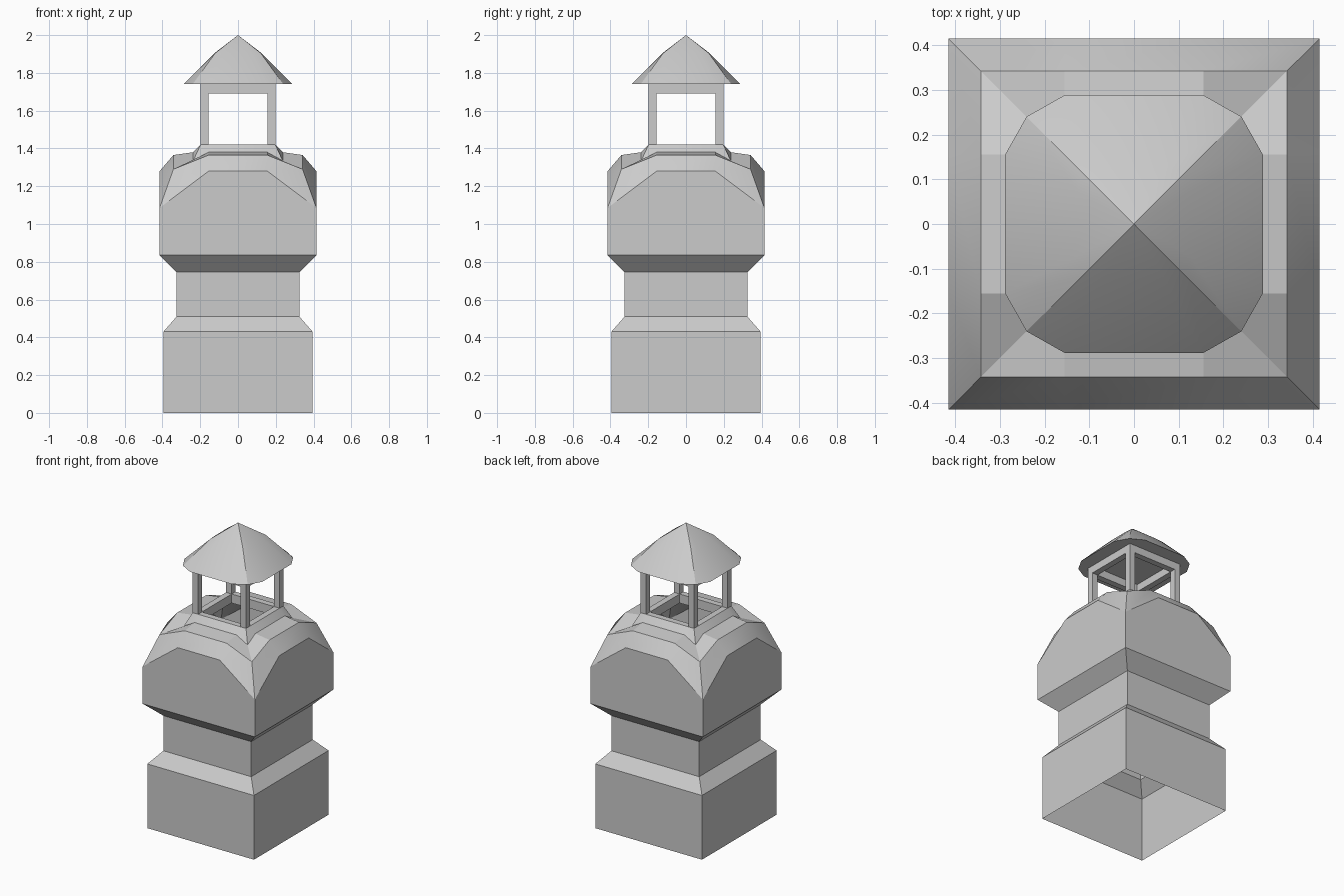
import bpy, bmesh, math

cube = bpy.data.objects.get("Cube")
if cube:
    bpy.data.objects.remove(cube)

stone = bpy.data.materials.new("stone_grey")
stone.use_nodes = True
stone.diffuse_color = (0.6, 0.6, 0.6, 1)
stone.node_tree.nodes["Principled BSDF"].inputs["Base Color"].default_value = (0.6, 0.6, 0.6, 1)


def ring(corner, corner_z, side=None, side_z=None, mid=0.155):
    """Square ring with a corner point and two side points on each quarter."""
    side = corner if side is None else side
    side_z = corner_z if side_z is None else side_z
    quarter = [(side, -mid, side_z), (side, mid, side_z), (corner, corner, corner_z)]
    points = []
    for x, y, z in quarter:
        points.append((x, y, z))
    for _ in range(3):
        points += [(-y, x, z) for x, y, z in points[-3:]]
    return points


def finish(bm, name):
    bmesh.ops.recalc_face_normals(bm, faces=bm.faces)
    mesh = bpy.data.meshes.new(name)
    bm.to_mesh(mesh)
    bm.free()
    obj = bpy.data.objects.new(name, mesh)
    bpy.context.collection.objects.link(obj)
    mesh.materials.append(stone)
    bpy.ops.object.select_all(action="DESELECT")
    obj.select_set(True)
    bpy.context.view_layer.objects.active = obj
    bpy.ops.object.shade_smooth_by_angle(angle=math.radians(20))
    return obj


def loft(name, rings, apex=None, cap=False):
    bm = bmesh.new()
    loops = [[bm.verts.new(p) for p in r] for r in rings]
    for low, high in zip(loops, loops[1:]):
        for i in range(len(low)):
            j = (i + 1) % len(low)
            bm.faces.new((low[i], low[j], high[j], high[i]))
    if apex:
        tip = bm.verts.new(apex)
        top = loops[-1]
        for i in range(len(top)):
            bm.faces.new((top[i], top[(i + 1) % len(top)], tip))
    if cap:
        bm.faces.new(loops[0])
    return finish(bm, name)


def box(name, x, y, z):
    """Box from (low, high) ranges on each axis."""
    bm = bmesh.new()
    bmesh.ops.create_cube(bm, size=1)
    for v in bm.verts:
        v.co = [r[0] if c < 0 else r[1] for c, r in zip(v.co, (x, y, z))]
    return finish(bm, name)


# Hollow stack: plinth, neck and flared collar, open underneath
loft("chimney_stack", [
    ring(0.395, 0), ring(0.395, 0.43), ring(0.325, 0.51),
    ring(0.325, 0.745), ring(0.415, 0.835)])

# Arched walls and shoulders, ending in the lantern curb
loft("domed_head", [
    ring(0.415, 0.835),
    ring(0.415, 1.085, side_z=1.28),
    ring(0.342, 1.29, side_z=1.365),
    ring(0.237, 1.335, side_z=1.38),
    ring(0.198, 1.42),
    ring(0.157, 1.42),
    ring(0.157, 1.36)])

# Lantern posts and the beams across their tops
inner, outer = 0.157, 0.198
spans = {"right": (-outer, -inner), "left": (inner, outer)}
depths = {"front": (-outer, -inner), "back": (inner, outer)}
for side, x in spans.items():
    for end, y in depths.items():
        box(f"{end}_{side}_post", x, y, (1.41, 1.74))
    box(f"{side}_beam", x, (-inner, inner), (1.69, 1.74))
for end, y in depths.items():
    box(f"{end}_beam", (-inner, inner), y, (1.69, 1.74))

# Pointed cap with clipped corners
loft("lantern_roof", [
    ring(0.24, 1.74, side=0.288),
    ring(0.12, 1.905, side=0.124, mid=0.07)],
    apex=(0, 0, 2), cap=True)
